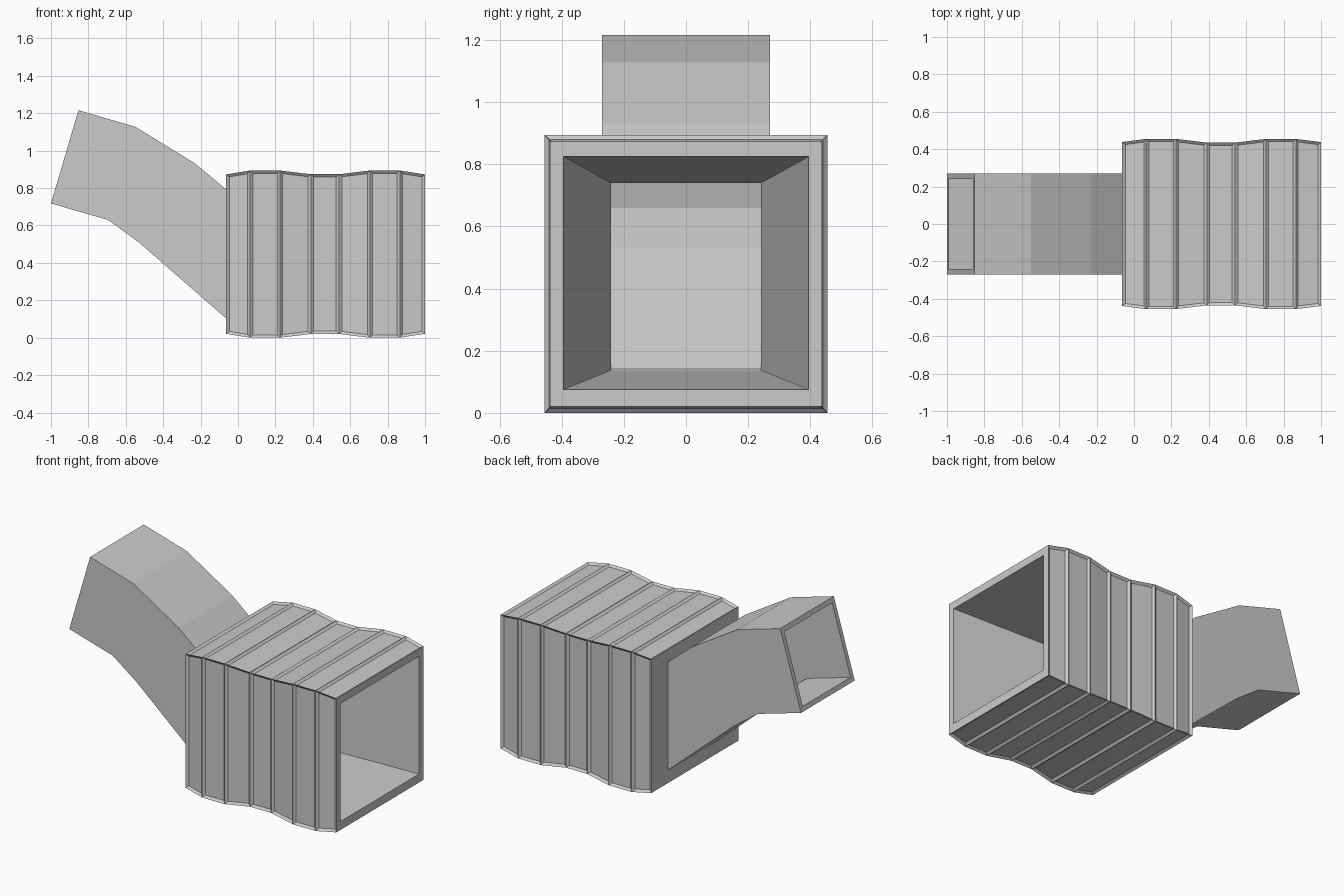
import bpy
import bmesh
from mathutils import Vector

if "Cube" in bpy.data.objects:
    bpy.data.objects.remove(bpy.data.objects["Cube"])


def ring(top, bottom, half):
    """Four corners of a rectangular section; top and bottom are (x, z)."""
    return [(bottom[0], -half, bottom[1]), (bottom[0], half, bottom[1]),
            (top[0], half, top[1]), (top[0], -half, top[1])]


def closed_loft(name, rings, panels=0):
    """Skin the sections in a closed loop; recess panels on the first bays."""
    bm = bmesh.new()
    loops = [[bm.verts.new(p) for p in r] for r in rings]
    panel_faces = []
    for i, a in enumerate(loops):
        b = loops[(i + 1) % len(loops)]
        for k in range(4):
            j = (k + 1) % 4
            f = bm.faces.new((a[k], a[j], b[j], b[k]))
            if i < panels:
                panel_faces.append(f)
    bmesh.ops.recalc_face_normals(bm, faces=bm.faces[:])
    if panel_faces:
        bmesh.ops.inset_individual(bm, faces=panel_faces, thickness=0.015,
                                   depth=-0.012, use_even_offset=True)
    mesh = bpy.data.meshes.new(name)
    bm.to_mesh(mesh)
    bm.free()
    obj = bpy.data.objects.new(name, mesh)
    bpy.context.collection.objects.link(obj)
    return obj


# Ribbed housing: wavy outer sections (x, half width, half height)
ZC = 0.447
outer = [(-0.063, 0.438, 0.426), (0.065, 0.455, 0.447), (0.225, 0.455, 0.447),
         (0.39, 0.435, 0.427), (0.54, 0.435, 0.427), (0.705, 0.455, 0.447),
         (0.865, 0.455, 0.447), (1.0, 0.438, 0.426)]
sections = [ring((x, ZC + h), (x, ZC - h), w) for x, w, h in outer]
# Funnel-shaped inside, narrowing toward the duct
sections.append(ring((1.0, 0.825), (1.0, 0.075), 0.395))
sections.append(ring((-0.063, 0.74), (-0.063, 0.137), 0.241))
closed_loft("ribbed_housing", sections, panels=len(outer) - 1)

# Bent hollow duct: (top, bottom, wall) per section
path = [((-0.062, 0.792), (-0.062, 0.102), 0.04),
        ((-0.23, 0.932), (-0.53, 0.51), 0.03),
        ((-0.55, 1.128), (-0.695, 0.63), 0.03),
        ((-0.853, 1.216), (-1.0, 0.718), 0.03)]
outside = [ring(t, b, 0.27) for t, b, w in path]
inside = []
for t, b, w in reversed(path):
    step = (Vector(t) - Vector(b)).normalized() * w
    inside.append(ring(Vector(t) - step, Vector(b) + step, 0.241))
closed_loft("bent_duct", outside + inside)
